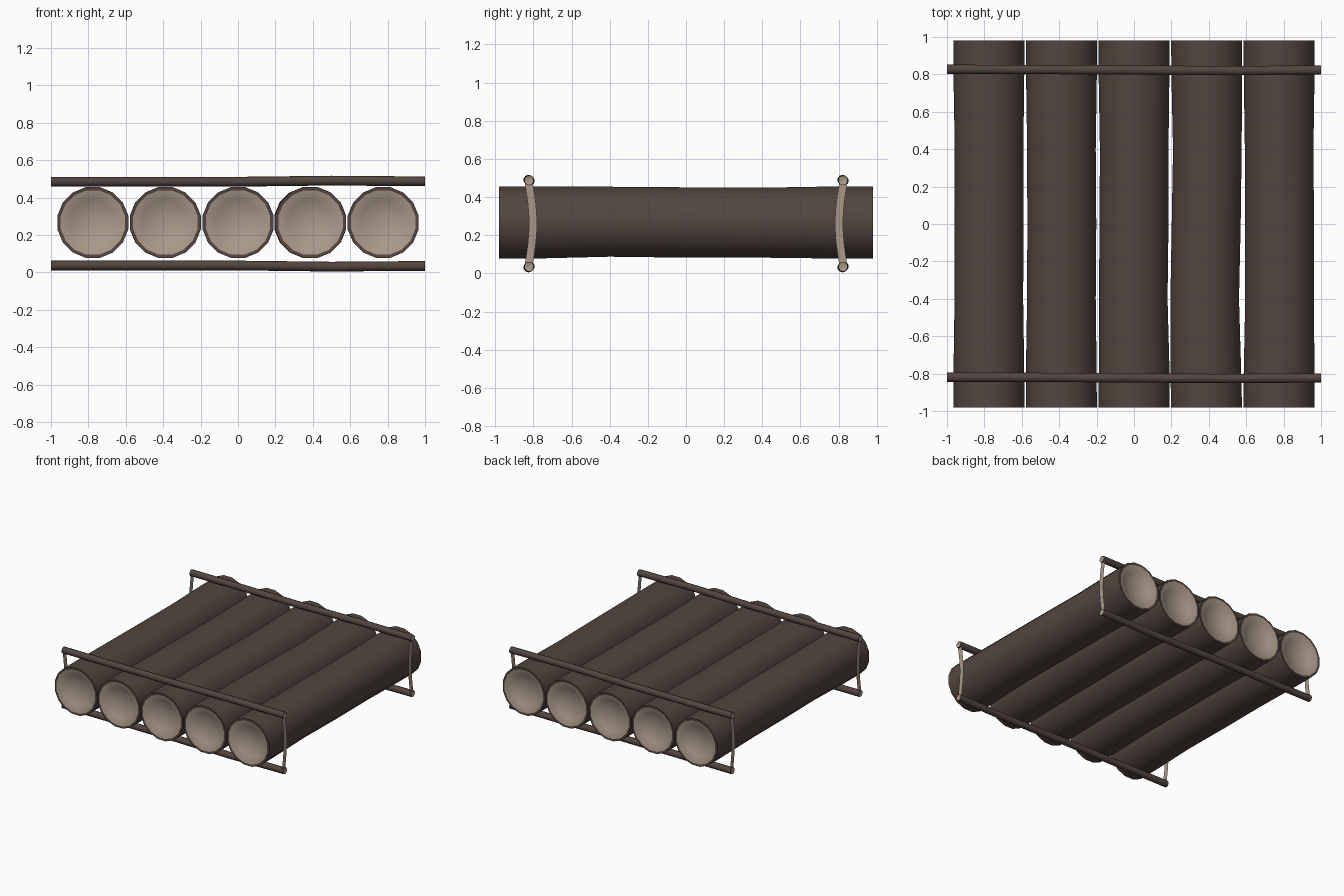
import bpy, bmesh, math
from mathutils import Vector

if "Cube" in bpy.data.objects:
    bpy.data.objects.remove(bpy.data.objects["Cube"])


def material(name, rgb):
    m = bpy.data.materials.new(name)
    m.diffuse_color = (*rgb, 1)
    m.use_nodes = True
    m.node_tree.nodes["Principled BSDF"].inputs["Base Color"].default_value = m.diffuse_color
    return m


bark = material("dark bark", (0.085, 0.060, 0.050))
wood = material("pale cut wood", (0.400, 0.320, 0.255))


def finish(name, bm, mats):
    bmesh.ops.recalc_face_normals(bm, faces=bm.faces)
    me = bpy.data.meshes.new(name)
    bm.to_mesh(me)
    bm.free()
    for m in mats:
        me.materials.append(m)
    ob = bpy.data.objects.new(name, me)
    bpy.context.collection.objects.link(ob)
    bpy.context.view_layer.objects.active = ob
    ob.select_set(True)
    bpy.ops.object.shade_smooth_by_angle(angle=math.radians(40))
    ob.select_set(False)
    return ob


def rod(name, rings, side, up, sides, rim, dish):
    """Round timber through (centre, radius) rings, with dished pale ends."""
    bm = bmesh.new()
    axis = (rings[-1][0] - rings[0][0]).normalized()

    def ring(c, r):
        return [bm.verts.new(c + r * (math.cos(a) * side + math.sin(a) * up))
                for a in (2 * math.pi * (i + 0.5) / sides for i in range(sides))]

    def bridge(a, b, mat):
        for i in range(sides):
            j = (i + 1) % sides
            bm.faces.new((a[i], a[j], b[j], b[i])).material_index = mat

    loops = [ring(c, r) for c, r in rings]
    for a, b in zip(loops, loops[1:]):
        bridge(a, b, 0)
    for loop, (c, r), inward in ((loops[0], rings[0], axis), (loops[-1], rings[-1], -axis)):
        lip = ring(c, r * rim)
        bridge(loop, lip, 0)
        prev = lip
        for k, d in ((0.7, 0.55), (0.35, 0.9)):      # bowl-shaped cut end
            nxt = ring(c + inward * dish * d, r * rim * k)
            bridge(prev, nxt, 1)
            prev = nxt
        mid = bm.verts.new(c + inward * dish)
        for i in range(sides):
            bm.faces.new((prev[i], prev[(i + 1) % sides], mid)).material_index = 1
    return finish(name, bm, [bark, wood])


X, Y, Z = Vector((1, 0, 0)), Vector((0, 1, 0)), Vector((0, 0, 1))

# Five logs, each slightly bent and thinned along its length
ys = (-0.98, -0.8, -0.4, 0.0, 0.4, 0.8, 0.98)
thin = (0, 0, 0.006, 0.005, 0.006, 0, 0)
bends = ((0, 0, 0, 0.001, 0.001, 0, 0),
         (0, -0.001, 0, 0.002, 0, 0, 0),
         (0, 0.001, -0.004, 0, 0.001, 0, 0),
         (0, -0.004, -0.010, -0.002, 0.004, 0.001, 0),
         (0, 0, 0.002, 0.002, 0, 0, 0))
lift = (0, 0, 0.004, 0, -0.001, 0, 0)
for n, bend in enumerate(bends):
    cx = (n - 2) * 0.388
    rings = [(Vector((cx + b, y, 0.267 + l)), 0.193 - t)
             for y, b, t, l in zip(ys, bend, thin, lift)]
    rod(f"log_{n + 1}", rings, X, Z, 16, 0.91, 0.05)

# Four cross poles, above and below the logs, front and back
for end, sy in (("front", -1), ("back", 1)):
    for level, z, sz in (("lower", 0.037, -1), ("upper", 0.485, 1)):
        rings = [(Vector((x, sy * 0.823 + dy, z + sz * dz)), 0.026)
                 for x, dy, dz in ((-1, 0.004, 0), (-0.5, 0.003, 0), (0, 0, 0),
                                   (0.5, -0.003, 0.006), (1, 0, 0.002))]
        rod(f"{end}_{level}_pole", rings, Y, Z, 10, 0.88, 0.004)

# Flat bowed lashings joining the pole ends
for end, sy in (("front", -1), ("back", 1)):
    for hand, sx in (("left", -1), ("right", 1)):
        bm = bmesh.new()
        prev = None
        for i in range(9):
            t = i / 8
            y = sy * (0.826 - 0.024 * math.sin(math.pi * t))
            z = 0.037 + 0.448 * t
            cur = [bm.verts.new((sx * 0.988, y + d, z)) for d in (-0.021, 0.021)]
            if prev:
                bm.faces.new((prev[0], prev[1], cur[1], cur[0]))
            prev = cur
        finish(f"{end}_{hand}_lashing", bm, [wood])
